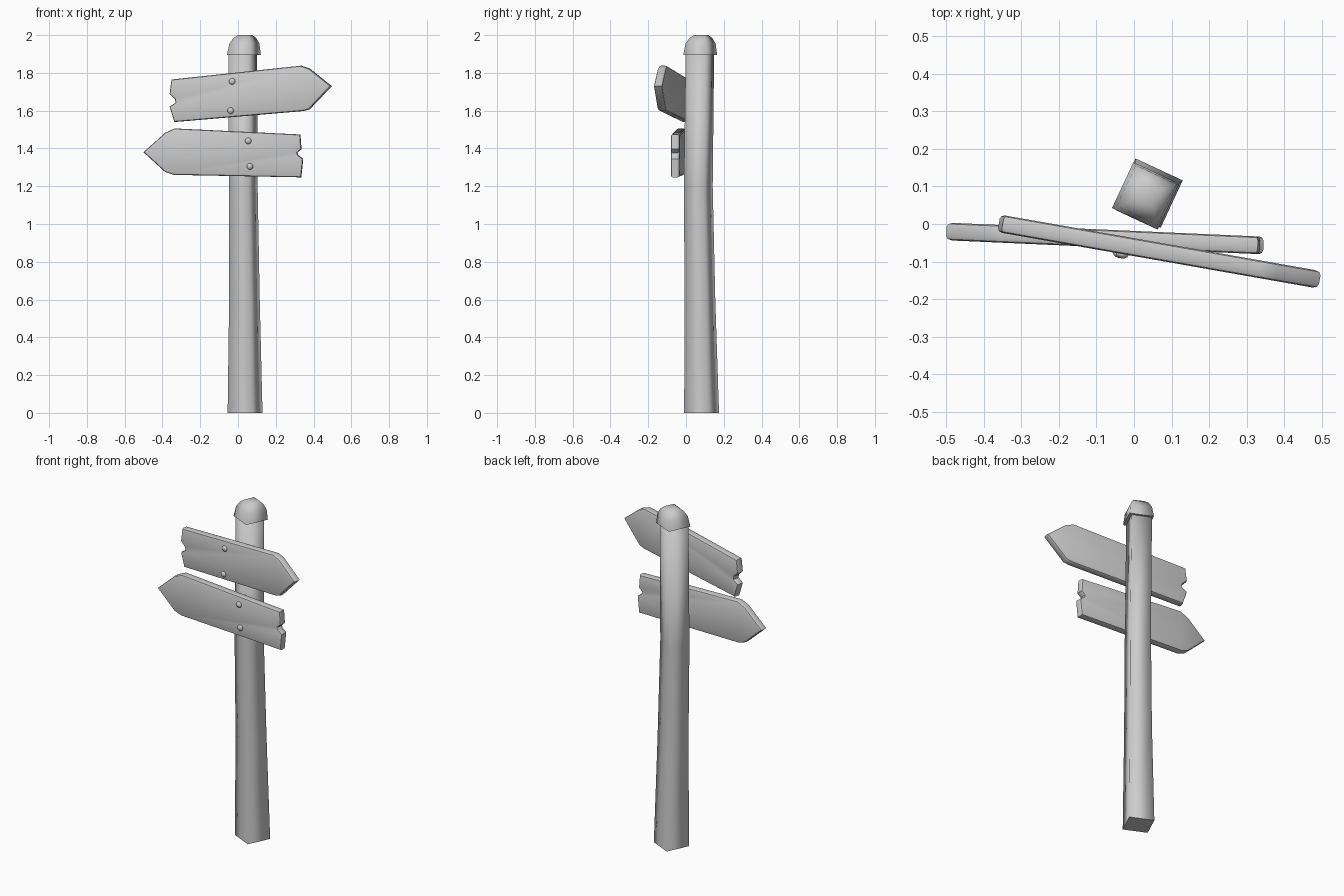
import bpy, bmesh, math
from mathutils import Vector, Matrix

if "Cube" in bpy.data.objects:
    bpy.data.objects.remove(bpy.data.objects["Cube"])

wood = bpy.data.materials.new("grey_wood")
wood.diffuse_color = (0.6, 0.6, 0.6, 1)
wood.use_nodes = True
wood.node_tree.nodes["Principled BSDF"].inputs["Base Color"].default_value = wood.diffuse_color


def finish(name, bm):
    bmesh.ops.recalc_face_normals(bm, faces=bm.faces[:])
    me = bpy.data.meshes.new(name)
    bm.to_mesh(me)
    bm.free()
    me.materials.append(wood)
    ob = bpy.data.objects.new(name, me)
    bpy.context.collection.objects.link(ob)
    return ob


def loft(bm, rings):
    """Skin a list of equal-length point rings and close both ends."""
    vs = [[bm.verts.new(p) for p in r] for r in rings]
    n = len(vs[0])
    for a, b in zip(vs, vs[1:]):
        for i in range(n):
            j = (i + 1) % n
            bm.faces.new((a[i], a[j], b[j], b[i])).smooth = True
    return bm.faces.new(vs[0]), bm.faces.new(vs[-1])


def square(z, cx, cy, s):
    pts = []
    for k in range(4):
        a = math.radians(45 + 90 * k - 25)
        pts.append((cx + s / math.sqrt(2) * math.cos(a),
                    cy + s / math.sqrt(2) * math.sin(a), z))
    return pts


# Post and rounded cap: four-sided, softly shaded, flat undersides
def pillar(name, sections):
    bm = bmesh.new()
    bottom, top = loft(bm, [square(*s) for s in sections])
    top.smooth = True
    return finish(name, bm)


pillar("post", [(0, .0375, .0825, .139), (.6, .034, .074, .122),
                (1.2, .0275, .065, .115), (1.92, .026, .074, .113)])
pillar("post_cap", [(1.895, .031, .075, .135), (1.955, .034, .077, .12),
                    (1.985, .036, .079, .09), (2.0, .038, .08, .056)])


def inset(pts, d):
    """Mitred inward offset of a counter-clockwise outline."""
    out = []
    for i, p in enumerate(pts):
        a = (p - pts[i - 1]).normalized()
        b = (pts[(i + 1) % len(pts)] - p).normalized()
        na, nb = Vector((-a.y, a.x)), Vector((-b.y, b.x))
        m = (na + nb).normalized()
        out.append(p + m * d / max(0.5, m.dot(na)))
    return out


# Boards: chamfered arrow planks yawed about z, each with two nail heads
def board(name, outline, y0, slope, nails, t=0.047, c=0.011):
    yaw = math.atan(slope)
    place = Matrix.Translation((0, y0, 0)) @ Matrix.Rotation(yaw, 4, 'Z')
    pts = [Vector((x / math.cos(yaw), z)) for x, z in outline]
    area = sum(p.cross(q) for p, q in zip(pts, pts[1:] + pts[:1]))
    if area < 0:
        pts.reverse()
    small, mid = inset(pts, c), inset(pts, c * 0.3)
    layers = [(small, -t / 2), (mid, -t / 2 + c * 0.3), (pts, -t / 2 + c),
              (pts, t / 2 - c), (mid, t / 2 - c * 0.3), (small, t / 2)]
    bm = bmesh.new()
    loft(bm, [[(p.x, y, p.y) for p in ring] for ring, y in layers])
    bm.transform(place)
    ob = finish(name, bm)
    bpy.context.view_layer.objects.active = ob
    ob.select_set(True)
    bpy.ops.object.shade_smooth_by_angle(angle=math.radians(32))
    ob.select_set(False)
    for k, (x, z) in enumerate(nails):
        bm = bmesh.new()
        bmesh.ops.create_uvsphere(bm, u_segments=12, v_segments=8, radius=0.017)
        for f in bm.faces:
            f.smooth = True
        bm.transform(place @ Matrix.Translation((x / math.cos(yaw), -t / 2, z))
                     @ Matrix.Diagonal((1, 0.7, 1, 1)))
        finish(f"{name}_nail_{k + 1}", bm)


board("upper_board",
      [(-.35, 1.765), (.335, 1.838), (.38, 1.822), (.495, 1.73), (.378, 1.607),
       (.345, 1.598), (-.335, 1.54), (-.36, 1.622), (-.328, 1.642),
       (-.332, 1.662), (-.36, 1.688)],
      -.0617, -.176, [(-.027, 1.755), (-.035, 1.60)])
board("lower_board",
      [(-.5, 1.38), (-.385, 1.483), (-.335, 1.506), (.33, 1.474), (.336, 1.397),
       (.314, 1.377), (.319, 1.365), (.345, 1.345), (.335, 1.247),
       (-.34, 1.26), (-.385, 1.275)],
      -.042, -.0444, [(.055, 1.44), (.064, 1.305)])
